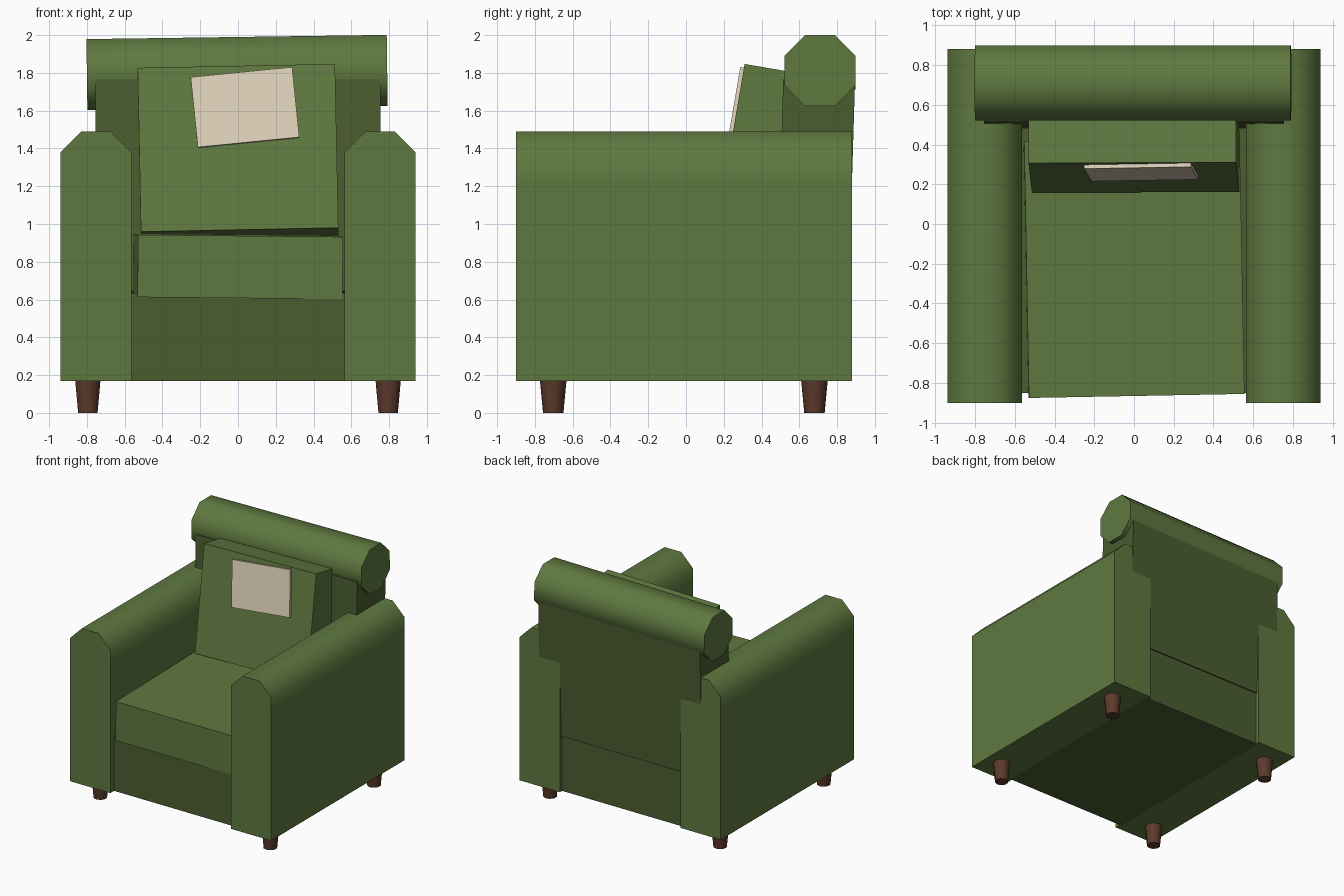
import bpy
import bmesh
from math import radians, sin, cos, pi
from mathutils import Matrix, Euler

cube = bpy.data.objects.get("Cube")
if cube:
    bpy.data.objects.remove(cube, do_unlink=True)


def make_material(name, rgb):
    mat = bpy.data.materials.new(name)
    mat.use_nodes = True
    mat.diffuse_color = (*rgb, 1)
    mat.node_tree.nodes["Principled BSDF"].inputs["Base Color"].default_value = (*rgb, 1)
    return mat


green = make_material("green fabric", (0.114, 0.191, 0.051))
dark_green = make_material("dark green fabric", (0.070, 0.109, 0.030))
beige = make_material("beige fabric", (0.73, 0.638, 0.479))
brown = make_material("brown wood", (0.107, 0.042, 0.025))


def finish(name, bm, mat, location, rotation=(0, 0, 0), smooth=False):
    bmesh.ops.recalc_face_normals(bm, faces=bm.faces)
    mesh = bpy.data.meshes.new(name)
    bm.to_mesh(mesh)
    bm.free()
    mesh.materials.append(mat)
    if smooth:
        mesh.shade_smooth()
        mesh.set_sharp_from_angle(angle=radians(50))
    obj = bpy.data.objects.new(name, mesh)
    obj.location = location
    obj.rotation_euler = rotation
    bpy.context.collection.objects.link(obj)
    return obj


def box(name, mat, size, location, rotation=(0, 0, 0)):
    bm = bmesh.new()
    bmesh.ops.create_cube(bm, size=1, matrix=Matrix.Diagonal((*size, 1)))
    return finish(name, bm, mat, location, rotation)


def prism(name, mat, profile, depth, location, rotation=(0, 0, 0)):
    # Extrude an (x, z) outline along y, centred on the origin
    bm = bmesh.new()
    face = bm.faces.new([bm.verts.new((x, -depth / 2, z)) for x, z in profile])
    ext = bmesh.ops.extrude_face_region(bm, geom=[face])
    verts = [g for g in ext["geom"] if isinstance(g, bmesh.types.BMVert)]
    bmesh.ops.translate(bm, verts=verts, vec=(0, depth, 0))
    return finish(name, bm, mat, location, rotation, smooth=True)


# Octagonal roll outline shared by the arm tops and the headrest
radius = 0.188
octagon = [(radius / cos(pi / 8) * cos(a), radius / cos(pi / 8) * sin(a))
           for a in (pi / 8 + i * pi / 4 for i in range(8))]

# Arms: rolled top over straight sides reaching the floor of the body
arm_centre = 1.302
arm_bottom = 0.17 - arm_centre
arm_profile = ([(radius, arm_bottom), octagon[7]] + octagon[:5]
               + [(-radius, arm_bottom)])
for side, label in ((1, "left"), (-1, "right")):
    prism(label + "_arm", green, arm_profile, 1.78, (side * 0.752, -0.01, arm_centre))

# Body
box("base", dark_green, (1.16, 1.7, 0.465), (0, 0, 0.4025))
box("back_panel", dark_green, (1.51, 0.38, 1.12), (0, 0.688, 1.2), (-0.03, 0, 0))

# Headrest roll, slightly tipped to one side
prism("headrest_roll", green, octagon, 1.59, (-0.005, 0.71, 1.802),
      (0, -0.014, pi / 2))
bpy.data.objects["headrest_roll"].rotation_euler = (
    Matrix.Rotation(-0.014, 3, "Y") @ Matrix.Rotation(pi / 2, 3, "Z")).to_euler()

# Loose cushions
box("seat_cushion", green, (1.085, 1.29, 0.33), (0, -0.22, 0.775), (0.004, 0.01, 0.0188))
lean = Matrix.Rotation(-0.17, 3, "X")
tip = Matrix.Rotation(-0.02, 3, "Y")
box("back_cushion", green, (1.045, 0.3, 0.88), (0, 0.382, 1.378), (lean @ tip).to_euler())

# Small pale pillow lying flat against the back cushion
pillow_tip = Matrix.Rotation(-0.1, 3, "Y")
box("small_pillow", beige, (0.54, 0.022, 0.378), (0.037, 0.262, 1.617),
    (lean @ pillow_tip).to_euler())

# Tapered legs
for y, row in ((-0.703, "front"), (0.68, "back")):
    for side, label in ((1, "left"), (-1, "right")):
        bm = bmesh.new()
        bmesh.ops.create_cone(bm, cap_ends=True, segments=10, radius1=0.054,
                              radius2=0.072, depth=0.19)
        finish(row + "_" + label + "_leg", bm, brown, (side * 0.795, y, 0.095), smooth=True)
